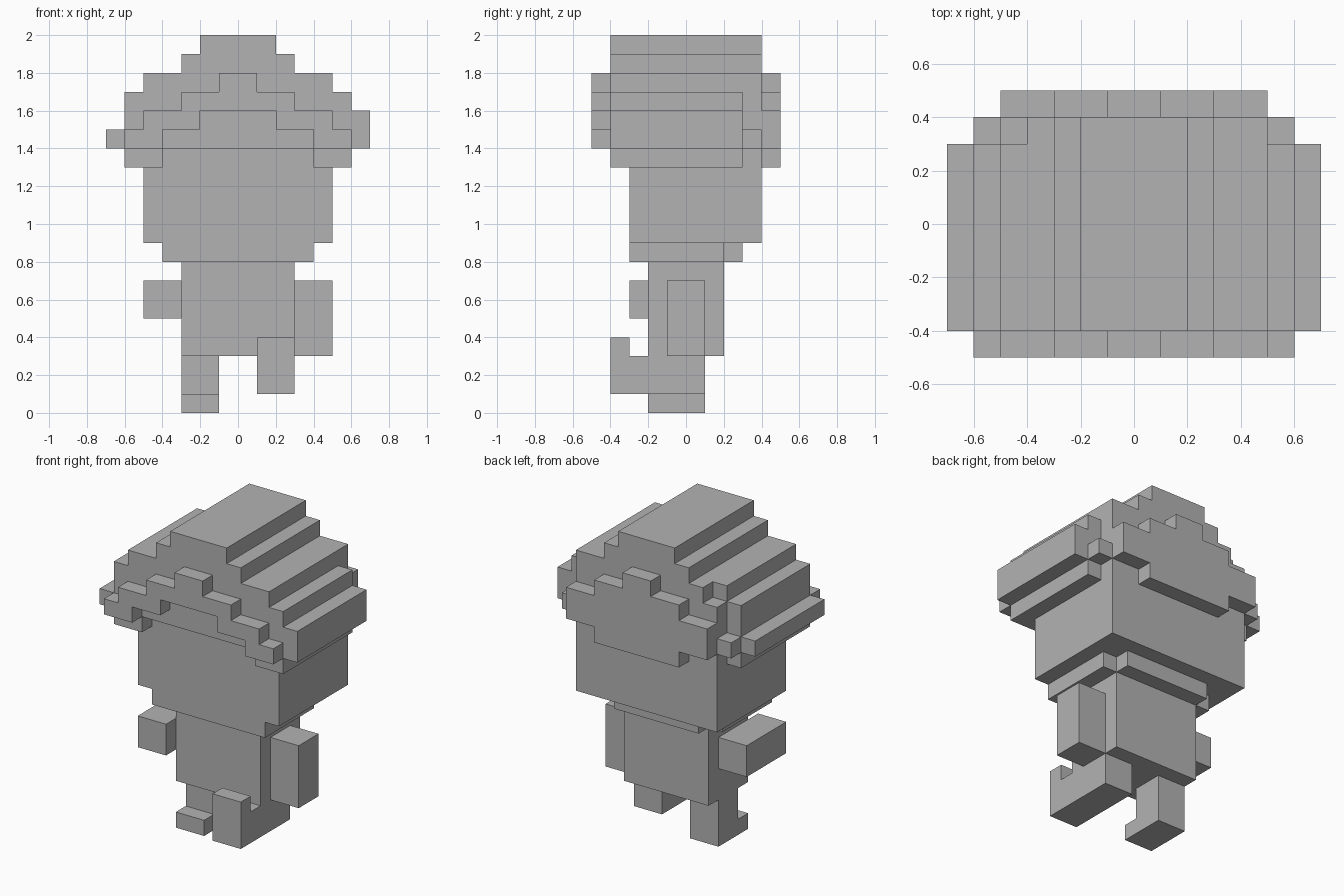
import bpy
import bmesh
from mathutils import Vector

cube = bpy.data.objects.get("Cube")
if cube:
    bpy.data.objects.remove(cube, do_unlink=True)

U = 0.1  # size of one block

grey = bpy.data.materials.new("plain grey")
grey.use_nodes = True
COLOR = (0.45, 0.45, 0.45, 1)
grey.diffuse_color = COLOR
bsdf = grey.node_tree.nodes["Principled BSDF"]
bsdf.inputs["Base Color"].default_value = COLOR
bsdf.inputs["Roughness"].default_value = 0.9


def part(name, *boxes):
    """One object from blocks, each given as x, y and z ranges in block units."""
    bm = bmesh.new()
    for xs, ys, zs in boxes:
        lo, hi = Vector((xs[0], ys[0], zs[0])), Vector((xs[1], ys[1], zs[1]))
        verts = bmesh.ops.create_cube(bm, size=1)["verts"]
        for v in verts:
            v.co = (lo + hi) / 2 + v.co * (hi - lo)
            v.co *= U
    mesh = bpy.data.meshes.new(name)
    bm.to_mesh(mesh)
    bm.free()
    mesh.materials.append(grey)
    obj = bpy.data.objects.new(name, mesh)
    bpy.context.collection.objects.link(obj)
    return obj


def both(xs, ys, zs):
    """A block and its mirror image across the middle."""
    return (xs, ys, zs), ((-xs[1], -xs[0]), ys, zs)


# Head and stepped chin
part("head", ((-5, 5), (-3, 4), (9, 14)))
part("chin", ((-4, 4), (-3, 2), (8, 9)), ((-3, 3), (2, 3), (8, 9)))

# Torso and arms, the right one reaching forward
part("torso", ((-3, 3), (-2, 2), (3, 8)))
part("left_arm", ((3, 5), (-1, 1), (3, 7)))
part("right_arm", ((-5, -3), (-3, 1), (5, 7)))

# Legs in mid stride
part("right_leg", ((-3, -1), (-1, 1), (1, 3)))
part("right_foot", ((-3, -1), (-2, 1), (0, 1)))
part("left_leg", ((1, 3), (-3, 1), (1, 3)))
part("left_foot", ((1, 3), (-4, -3), (1, 4)))

# Hair crown, stepping in toward the top with one notched back corner
DEPTH = (-4, 4)
SHORT = (-4, 3)
part("hair_crown",
     ((-2, 2), DEPTH, (19, 20)),
     ((-3, 3), DEPTH, (18, 19)),
     ((-4, 5), DEPTH, (17, 18)),
     ((-5, -4), SHORT, (17, 18)),
     ((-5, 5), DEPTH, (14, 17)))

# Side hair, wider on the left
part("hair_sides",
     *both((5, 6), SHORT, (13, 17)),
     *both((4, 5), (-4, -3), (13, 14)),
     ((6, 7), SHORT, (14, 16)),
     ((-7, -6), SHORT, (14, 15)))
part("hair_back_corners", *both((5, 6), (3, 4), (14, 15)))

# Arched fringe in front of the crown
FRONT = (-5, -4)
part("fringe",
     ((-1, 1), FRONT, (16, 18)),
     *both((1, 2), FRONT, (16, 17)),
     *both((2, 3), FRONT, (15, 17)),
     *both((3, 4), FRONT, (15, 16)),
     *both((4, 5), FRONT, (14, 16)),
     *both((5, 6), FRONT, (14, 15)))

# Stepped panel of hair at the back
BACK = (4, 5)
part("back_hair",
     ((-1, 1), BACK, (13, 18)),
     *both((1, 3), BACK, (13, 17)),
     *both((3, 5), BACK, (14, 16)))
